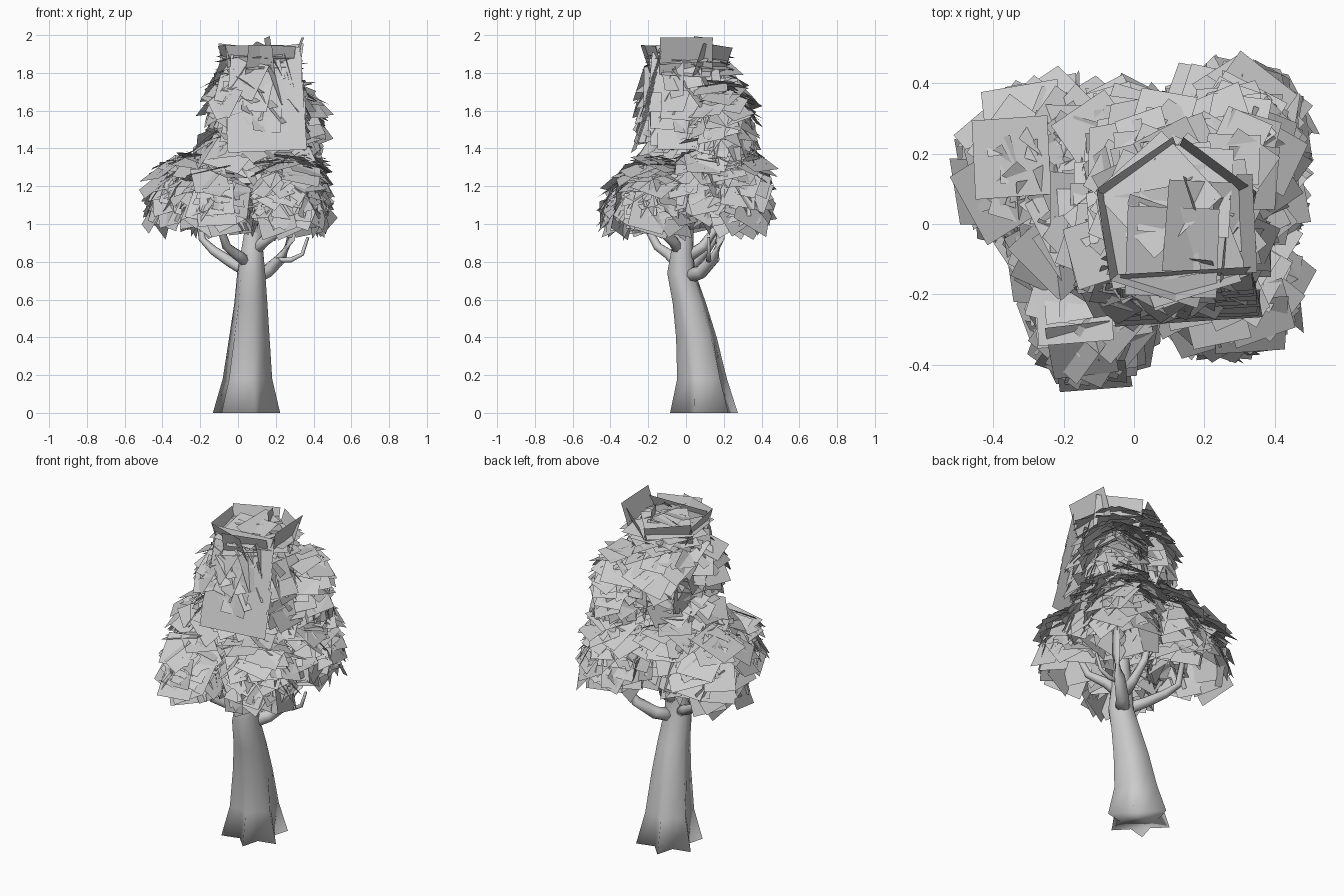
import bpy, math, random
from mathutils import Vector

if "Cube" in bpy.data.objects:
    bpy.data.objects.remove(bpy.data.objects["Cube"])
random.seed(11)
UP = Vector((0, 0, 1))


def make_object(name, verts, faces, smooth=False):
    me = bpy.data.meshes.new(name)
    me.from_pydata([tuple(v) for v in verts], [], faces)
    me.update()
    for p in me.polygons:
        p.use_smooth = smooth
    ob = bpy.data.objects.new(name, me)
    bpy.context.collection.objects.link(ob)
    return ob


def ring_mesh(name, rings):
    n = len(rings[0])
    verts = [v for r in rings for v in r]
    faces = [(i * n + j, i * n + (j + 1) % n, (i + 1) * n + (j + 1) % n, (i + 1) * n + j)
             for i in range(len(rings) - 1) for j in range(n)]
    faces.append(tuple(range(n))[::-1])
    faces.append(tuple(range(len(verts) - n, len(verts))))
    return make_object(name, verts, faces, True)


# leaning trunk: x, y, z, radius, root lobe depth
trunk = [(.045, .095, 0, .145, .040), (.05, .085, .18, .116, .020), (.06, .055, .4, .101, .010),
         (.068, .018, .58, .085, .006), (.07, -.025, .74, .074, .003), (.075, -.02, .86, .060, 0),
         (.085, -.005, 1.0, .046, 0), (.1, .0, 1.3, .032, 0), (.12, .0, 1.6, .02, 0)]
rings = []
for x, y, z, r, lobe in trunk:
    ring = []
    for k in range(12):
        a = math.tau * k / 12 + .25
        rr = r + lobe * (1 if k % 2 else -1)
        ring.append(Vector((x + rr * math.cos(a), y + rr * math.sin(a), z)))
    rings.append(ring)
ring_mesh("trunk", rings)


# tapered branches swept along short paths
def branch(name, pts, r0, r1):
    pts = [Vector(p) for p in pts]
    rings = []
    for i, p in enumerate(pts):
        t = (pts[min(i + 1, len(pts) - 1)] - pts[max(i - 1, 0)]).normalized()
        u = t.cross(Vector((.3, .2, 1))).normalized()
        w = t.cross(u)
        r = r0 + (r1 - r0) * i / (len(pts) - 1)
        rings.append([p + r * (math.cos(math.tau * k / 8) * u + math.sin(math.tau * k / 8) * w)
                      for k in range(8)])
    ring_mesh(name, rings)


branch("branch_back_right", [(.08, 0, .72), (.15, .08, .745), (.23, .15, .82), (.28, .18, .92),
                             (.30, .21, 1.2)], .042, .018)
branch("branch_left", [(.05, -.01, .75), (-.04, .05, .80), (-.13, .11, .86), (-.19, .15, .92),
                       (-.22, .17, 1.15)], .034, .014)
branch("branch_front_left", [(.06, -.04, .79), (-.01, -.09, .84), (-.06, -.15, .88),
                             (-.09, -.20, .97), (-.11, -.24, 1.12)], .034, .014)
branch("branch_front_right", [(.07, -.02, .84), (.14, -.07, .91), (.22, -.13, .96),
                              (.27, -.17, 1.1)], .036, .014)
branch("branch_back", [(.08, .0, .82), (.08, .09, .88), (.06, .16, .98), (.04, .2, 1.15)], .036, .014)
branch("twig_right", [(.2, .12, .81), (.28, .12, .81), (.34, .12, .84), (.37, .12, .93)], .016, .008)


# leaf cards: flat rectangles, skipped when they leave the overall envelope
def card(verts, faces, c, n, w, h, spin):
    n = n.normalized()
    d = UP - n * UP.dot(n)
    d = d.normalized() if d.length > .05 else Vector((0, 1, 0))
    u = d.cross(n)
    d, u = (d * math.cos(spin) + u * math.sin(spin), u * math.cos(spin) - d * math.sin(spin))
    q = [c - u * w - d * h, c + u * w - d * h, c + u * w + d * h, c - u * w + d * h]
    if all(-.525 < v.x < .53 and -.51 < v.y < .52 and .89 < v.z < 2.0 for v in q):
        faces.append(tuple(range(len(verts), len(verts) + 4)))
        verts.extend(q)


def clump(name, centre, radii, count, size, low=-.3, lift=.5):
    verts, faces = [], []
    c, R = Vector(centre), Vector(radii)
    for i in range(count):
        sz = low + (1 - low) * (i + .5) / count
        a = i * 2.39996 + random.uniform(-.3, .3)
        s = math.sqrt(max(0, 1 - sz * sz))
        p = Vector((s * math.cos(a), s * math.sin(a), sz))
        k = random.uniform(.68, 1.02)
        pos = c + Vector((p.x * R.x, p.y * R.y, p.z * R.z)) * k
        n = p + UP * lift + Vector([random.uniform(-.28, .28) for _ in range(3)])
        w = size * random.uniform(.85, 1.2)
        card(verts, faces, pos, n, w, w * random.uniform(.8, 1.1), random.uniform(-.6, .6))
    make_object(name, verts, faces)


# lower skirt of clumps
clump("leaves_left", (-.25, .15, 1.13), (.21, .20, .24), 110, .095)
clump("leaves_front_left", (-.12, -.24, 1.08), (.15, .18, .22), 90, .09)
clump("leaves_front_right", (.26, -.17, 1.10), (.19, .17, .26), 110, .09)
clump("leaves_right", (.32, .07, 1.16), (.13, .14, .28), 50, .09)
clump("leaves_back_right", (.28, .25, 1.12), (.17, .18, .30), 100, .095)
clump("leaves_back", (-.06, .23, 1.17), (.19, .13, .26), 60, .09)
clump("leaves_gap_left", (-.16, -.03, 1.14), (.17, .16, .22), 50, .095)
# upper clumps around the crown
clump("leaves_shoulder", (.02, .02, 1.32), (.25, .25, .22), 80, .10, -.2)
clump("leaves_upper_right", (.29, .20, 1.48), (.14, .16, .28), 110, .08, -.6)
clump("leaves_upper_back", (.06, .15, 1.6), (.18, .17, .25), 75, .08, -.6)
clump("leaves_upper_left", (.0, -.06, 1.64), (.16, .17, .17), 55, .085, -.5)

# crown: large steep cards, stacked front and side faces, roof and flared rim
verts, faces = [], []
for i in range(50):
    t = i / 49
    a = i * 2.39996
    out = Vector((math.cos(a), math.sin(a), 0))
    pos = Vector((.12, -.01, 1.5 + .32 * t)) + out * (.225 - .05 * t + random.uniform(-.06, .01))
    card(verts, faces, pos, out + UP * random.uniform(.2, .9), random.uniform(.11, .16),
         random.uniform(.08, .13), random.uniform(-.3, .3))
for i in range(9):
    z = 1.48 + i * .045
    card(verts, faces, Vector((.15, -.245 + i * .01, z)), Vector((.05, -1, .35)),
         .21 - i * .003, .10, random.uniform(-.08, .08))
    if i % 2:
        card(verts, faces, Vector((.33 - i * .006, -.06, z)), Vector((1, -.1, .3)),
             .13, .11, random.uniform(-.12, .12))
for i in range(16):
    a = i * 2.4
    out = Vector((math.cos(a), math.sin(a), 0))
    card(verts, faces, Vector((.12, .01, 1.84 + .005 * i)) + out * .09,
         UP + out * random.uniform(.1, .5), .13, .13, random.uniform(-.4, .4))
for a in (.9, 2.2, 3.3, 4.4, 5.0):
    out = Vector((math.cos(a), math.sin(a), 0))
    card(verts, faces, Vector((.12, 0, 1.86)) + out * .18, out - UP * .35,
         .13, .09, random.uniform(-.1, .1))
card(verts, faces, Vector((.30, 0, 1.865)), Vector((1, .05, -.35)), .14, .13, 0)
card(verts, faces, Vector((.17, .08, 1.87)), Vector((.9, .3, .1)), .05, .12, .12)
make_object("leaves_crown", verts, faces)
